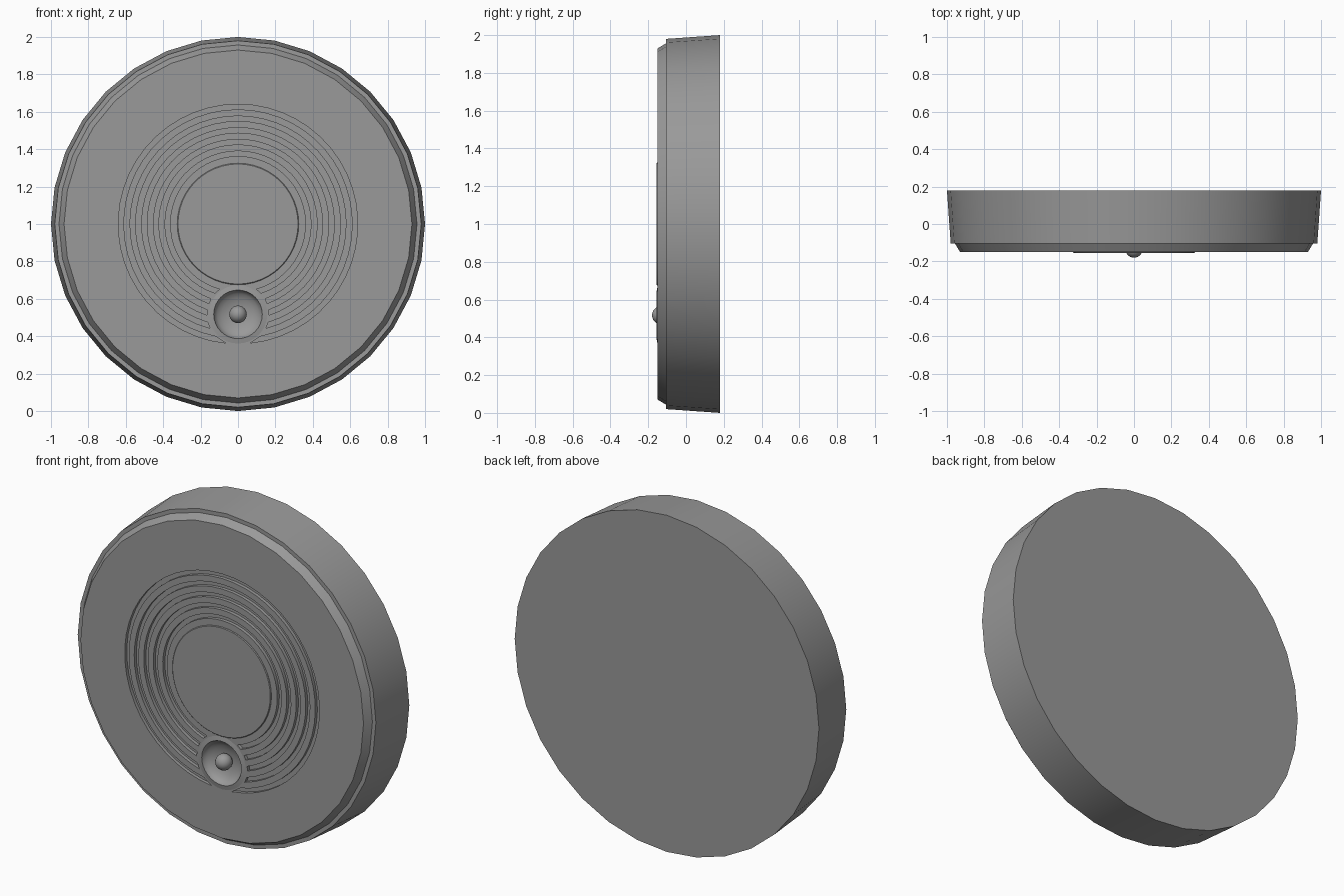
import bpy, bmesh, math

if "Cube" in bpy.data.objects:
    bpy.data.objects.remove(bpy.data.objects["Cube"])

HUB_Z = 1.0       # centre of the main disc
DISH_Z = 0.517    # centre of the small dish

# Mid-dark grey for every part
GREY = bpy.data.materials.new("dark_grey")
GREY.diffuse_color = (0.32, 0.32, 0.32, 1.0)
GREY.use_nodes = True
GREY.node_tree.nodes["Principled BSDF"].inputs["Base Color"].default_value = GREY.diffuse_color


def finish(name, bm):
    bmesh.ops.recalc_face_normals(bm, faces=bm.faces[:])
    me = bpy.data.meshes.new(name)
    bm.to_mesh(me)
    bm.free()
    me.materials.append(GREY)
    ob = bpy.data.objects.new(name, me)
    bpy.context.collection.objects.link(ob)
    return ob


def smooth(ob):
    bpy.ops.object.select_all(action='DESELECT')
    ob.select_set(True)
    bpy.context.view_layer.objects.active = ob
    bpy.ops.object.shade_smooth_by_angle(angle=math.radians(30))


def add_lathe(bm, profile, cz, segs):
    """Revolve (radius, y) points about a y-parallel axis, capping both ends."""
    rings = []
    for r, y in profile:
        rings.append([bm.verts.new((r * math.sin(2 * math.pi * i / segs), y,
                                    cz + r * math.cos(2 * math.pi * i / segs)))
                      for i in range(segs)])
    for a, b in zip(rings, rings[1:]):
        for i in range(segs):
            j = (i + 1) % segs
            bm.faces.new((a[i], a[j], b[j], b[i]))
    bm.faces.new(rings[0])
    bm.faces.new(rings[-1])


def lathe(name, profile, cz=HUB_Z, segs=32):
    bm = bmesh.new()
    add_lathe(bm, profile, cz, segs)
    return finish(name, bm)


def add_slot(bm, r_in, r_out, y0, y1, clear, segs=48):
    """C-shaped bar that stops at a clearance circle around the dish."""
    d = HUB_Z - DISH_Z

    def gap(r):
        return math.acos(min(1, (r * r + d * d - clear ** 2) / (2 * r * d)))
    sections = []
    for i in range(segs + 1):
        sec = []
        for r, y in ((r_in, y0), (r_out, y0), (r_out, y1), (r_in, y1)):
            g = gap(r)
            a = g + (2 * math.pi - 2 * g) * i / segs
            sec.append(bm.verts.new((r * math.sin(a), y, HUB_Z - r * math.cos(a))))
        sections.append(sec)
    for a, b in zip(sections, sections[1:]):
        for k in range(4):
            m = (k + 1) % 4
            bm.faces.new((a[k], a[m], b[m], b[k]))
    bm.faces.new(sections[0])
    bm.faces.new(sections[-1])


# Main housing: tapered drum with a stepped, chamfered front
body = lathe("housing", [(1.0, 0.18), (0.98, -0.105), (0.957, -0.105), (0.93, -0.15)])

# Cutter: five sound slots and the dish pocket
bm = bmesh.new()
for i in range(5):
    r = 0.64 - 0.0625 * i
    add_slot(bm, r - 0.027, r, -0.2, -0.13, 0.167)
add_lathe(bm, [(0.145, -0.2), (0.145, -0.08)], DISH_Z, 32)
cutter = finish("slot_cutter", bm)
cutter.hide_render = True

mod = body.modifiers.new("slots", 'BOOLEAN')
mod.operation = 'DIFFERENCE'
mod.solver = 'EXACT'
mod.object = cutter
bpy.context.view_layer.objects.active = body
bpy.ops.object.modifier_apply(modifier=mod.name)
bpy.data.objects.remove(cutter)
smooth(body)

# Thin raised centre button
smooth(lathe("centre_button", [(0.325, -0.14), (0.325, -0.152), (0.321, -0.156)], segs=48))

# Concave dish; its low lip fades into the housing face
bowl = [(0.13 * math.cos(t), -0.155 + 0.06 * math.sin(t))
        for t in (math.radians(a) for a in range(0, 81, 16))]
smooth(lathe("dish", [(0.14, -0.07), (0.164, -0.1485)] + bowl, DISH_Z))

# Ball sitting in the dish
bpy.ops.mesh.primitive_uv_sphere_add(segments=24, ring_count=12, radius=0.047,
                                     location=(0, -0.133, DISH_Z),
                                     rotation=(math.pi / 2, 0, 0))
ball = bpy.context.object
ball.name = "dish_ball"
ball.data.materials.append(GREY)
smooth(ball)
